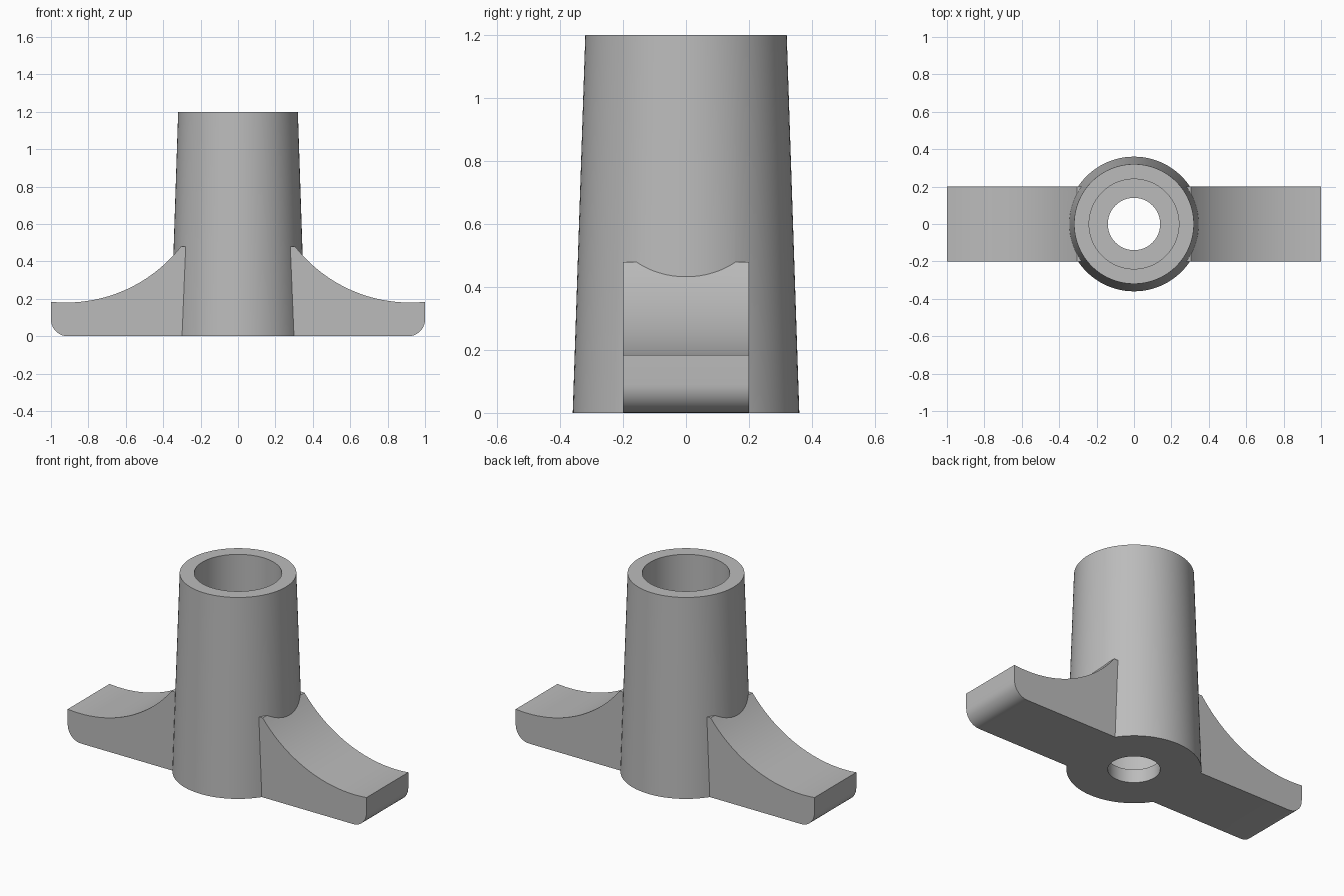
import bpy, bmesh, math
from mathutils import Matrix, Vector

cube = bpy.data.objects.get("Cube")
if cube:
    bpy.data.objects.remove(cube, do_unlink=True)

# Single grey material
grey = bpy.data.materials.new("plain grey")
grey.use_nodes = True
colour = (0.5, 0.5, 0.5, 1)
grey.diffuse_color = colour
grey.node_tree.nodes["Principled BSDF"].inputs["Base Color"].default_value = colour


def make_object(name, bm):
    bmesh.ops.recalc_face_normals(bm, faces=bm.faces)
    mesh = bpy.data.meshes.new(name)
    bm.to_mesh(mesh)
    bm.free()
    mesh.materials.append(grey)
    obj = bpy.data.objects.new(name, mesh)
    bpy.context.collection.objects.link(obj)
    return obj


def lathe(name, profile, steps=96):
    """Spin a closed (radius, height) profile around z."""
    bm = bmesh.new()
    verts = [bm.verts.new((r, 0, z)) for r, z in profile]
    edges = [bm.edges.new((a, b)) for a, b in zip(verts, verts[1:] + verts[:1])]
    bmesh.ops.spin(bm, geom=verts + edges, cent=(0, 0, 0), axis=(0, 0, 1),
                   angle=math.tau, steps=steps, use_duplicate=False)
    bmesh.ops.remove_doubles(bm, verts=bm.verts, dist=1e-4)
    return make_object(name, bm)


def arc(cx, cz, radius, start, end, steps):
    angles = [start + (end - start) * i / steps for i in range(steps + 1)]
    return [(cx + radius * math.cos(a), cz + radius * math.sin(a)) for a in angles]


def wing(name, side):
    """Extrude the curved lever outline across its width."""
    sweep, corner, half_width = 0.78, 0.09, 0.2
    cx, cz = 0.92, 0.18 + sweep
    end = 1.5 * math.pi + math.asin((1 - cx) / sweep)
    start = math.pi + math.asin((cz - 0.48) / sweep)
    outline = [(0.26, 0)]
    outline += arc(1 - corner, corner, corner, -math.pi / 2, 0, 10)
    outline += arc(cx, cz, sweep, end, start, 28)
    outline += [(0.26, 0.48)]
    bm = bmesh.new()
    face = bm.faces.new([bm.verts.new((side * x, -half_width, z)) for x, z in outline])
    new = bmesh.ops.extrude_face_region(bm, geom=[face])["geom"]
    moved = [v for v in new if isinstance(v, bmesh.types.BMVert)]
    bmesh.ops.translate(bm, verts=moved, vec=(0, 2 * half_width, 0))
    return make_object(name, bm)


# Tapered hub with a wide bore and a smaller hole through its floor
hub = lathe("wing_nut_hub", [(0.14, 0), (0.36, 0), (0.32, 1.2),
                             (0.24, 1.2), (0.24, 0.08), (0.14, 0.08)])

# Two wings joined into the hub
wings = [wing("left_wing", 1), wing("right_wing", -1)]
for part in wings:
    join = hub.modifiers.new(part.name, "BOOLEAN")
    join.operation = "UNION"
    join.solver = "EXACT"
    join.object = part

bpy.ops.object.select_all(action="DESELECT")
bpy.context.view_layer.objects.active = hub
hub.select_set(True)
for part in wings:
    bpy.ops.object.modifier_apply(modifier=part.name)
for part in wings:
    bpy.data.objects.remove(part, do_unlink=True)
bpy.ops.object.shade_smooth_by_angle(angle=math.radians(30))
